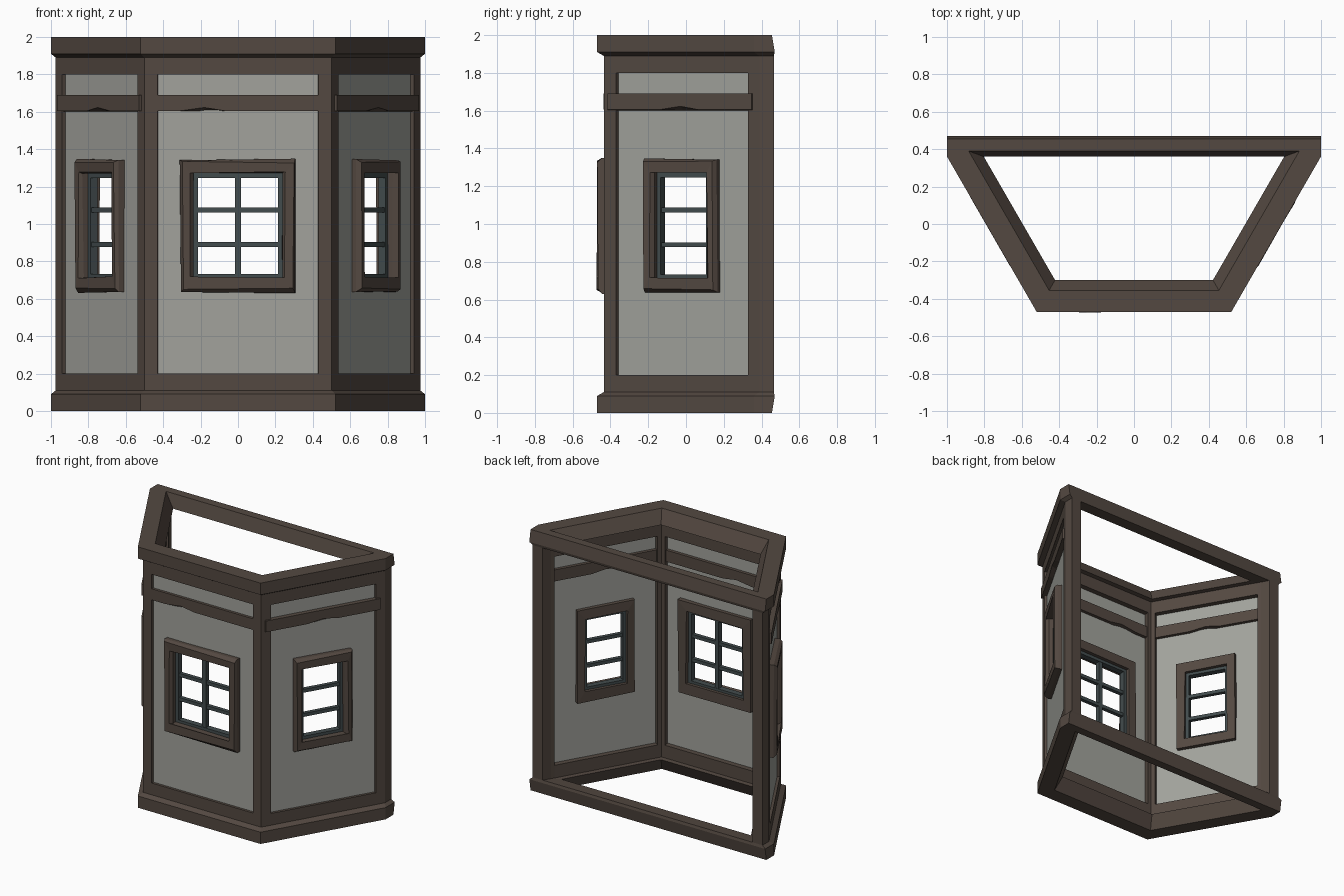
import bpy, bmesh, math, random
from mathutils import Vector

if "Cube" in bpy.data.objects:
    bpy.data.objects.remove(bpy.data.objects["Cube"])

random.seed(4)
S3 = math.sqrt(3)


def material(name, rgb):
    m = bpy.data.materials.new(name)
    m.diffuse_color = (*rgb, 1)
    m.use_nodes = True
    m.node_tree.nodes["Principled BSDF"].inputs["Base Color"].default_value = m.diffuse_color
    return m


WOOD = material("dark_timber", (0.088, 0.066, 0.053))
PLASTER = material("grey_plaster", (0.36, 0.365, 0.335))
SASH = material("slate_window_bars", (0.055, 0.072, 0.075))


def loft(name, rings, mat, closed=False, jitter=0.0):
    """Skin equal-length point rings; closed joins last to first, else ends are capped."""
    bm = bmesh.new()
    vs = [[bm.verts.new(p) for p in r] for r in rings]
    n = len(vs[0])
    for i in range(len(vs) if closed else len(vs) - 1):
        a, b = vs[i], vs[(i + 1) % len(vs)]
        for j in range(n):
            k = (j + 1) % n
            bm.faces.new((a[j], a[k], b[k], b[j]))
    if not closed:
        bm.faces.new(vs[0])
        bm.faces.new(vs[-1])
    bmesh.ops.remove_doubles(bm, verts=bm.verts, dist=1e-4)
    for v in bm.verts:
        v.co += Vector([random.uniform(-jitter, jitter) for _ in range(3)])
    bmesh.ops.recalc_face_normals(bm, faces=bm.faces)
    me = bpy.data.meshes.new(name)
    bm.to_mesh(me)
    bm.free()
    me.materials.append(mat)
    ob = bpy.data.objects.new(name, me)
    bpy.context.collection.objects.link(ob)
    return ob


# Wall frames: u runs along the wall, d is depth inward from the outer face
CORNER, FRONT, SIDE_LEN = 0.5, -0.435, 0.95


def wall_point(side, u, d, z):
    if side == "front":
        return Vector((u, FRONT + d, z))
    s = u + SIDE_LEN / 2
    x = CORNER + 0.5 * s - S3 / 2 * d
    y = FRONT + S3 / 2 * s + 0.5 * d
    return Vector((x if side == "right" else -x, y, z))


def footprint(d, back, clip, z):
    """Bay outline offset inward by d, ending at y = back."""
    cx, fy = CORNER - d / S3, FRONT + d
    clip = clip or cx + (back - fy) / S3
    right = [(cx, fy), (clip, fy + (clip - cx) * S3), (clip, back)]
    return [Vector((x, y, z)) for x, y in right] + \
           [Vector((-x, y, z)) for x, y in reversed(right)]


def rect(side, hu, z0, z1, d):
    return [wall_point(side, u, d, z)
            for u, z in ((-hu, z0), (hu, z0), (hu, z1), (-hu, z1))]


def bar(name, side, u0, u1, z0, z1, d0, d1, mat):
    rings = [[wall_point(side, u, d, z) for d, z in ((d0, z0), (d1, z0), (d1, z1), (d0, z1))]
             for u in (u0, u1)]
    return loft(name, rings, mat)


# Top cap and base ring, mirrored in height
PROFILE = [(-0.035, 0.455, 1.0, 0.0), (-0.035, 0.47, 1.0, 0.09), (0, 0.465, 0.975, 0.11),
           (0.135, 0.36, None, 0.1), (0.08, 0.39, None, 0.0)]
loft("top_cap", [footprint(d, b, c, 2 - h) for d, b, c, h in PROFILE], WOOD, True)
loft("base_ring", [footprint(d, b, c, h) for d, b, c, h in PROFILE], WOOD, True)

# Corner posts
for sx, label in ((1, "right"), (-1, "left")):
    w = lambda u, d: wall_point("right", u, d, 0).xy
    front_post = [(0.43, FRONT), (CORNER, FRONT), w(-0.40, 0), w(-0.385, 0.1),
                  (CORNER - 0.1 / S3, FRONT + 0.1), (0.412, FRONT + 0.1)]
    back_post = [w(0.405, 0), (0.975, 0.388), (0.975, 0.465), (0.89, 0.465),
                 (0.865, 0.40), w(0.405, 0.1)]
    for name, pts in (("front_post", front_post), ("back_post", back_post)):
        loft(f"{name}_{label}",
             [[Vector((sx * p[0], p[1], z)) for p in pts] for z in (0.09, 1.91)], WOOD)

# Three walls: half-widths of panel, window trim, window opening
WALLS = {"front": (0.43, 0.308, 0.24), "right": (0.40, 0.222, 0.165), "left": (0.40, 0.222, 0.165)}
for side, (pw, tw, ow) in WALLS.items():
    # plaster panel with window hole
    hole = (ow + 0.02, 0.69, 1.29)
    outer = (pw + 0.02, 0.18, 1.82)
    loft(f"panel_{side}", [rect(side, *outer, 0.02), rect(side, *outer, 0.06),
                           rect(side, *hole, 0.06), rect(side, *hole, 0.02)], PLASTER, True)

    # rails above and below the panel
    for label, z0, z1 in (("lower", 0.09, 0.2), ("upper", 1.8, 1.91)):
        bar(f"{label}_rail_{side}", side, -pw - 0.005, pw + 0.005, z0, z1, 0, 0.1, WOOD)

    # cross beam with a worn lower edge
    front = side == "front"
    d0 = -0.001 if front else -0.015
    a, b = (-0.435, 0.435) if front else (-0.445, 0.435)
    c = -0.18 if front else 0.0
    rings = []
    for u, lift in ((a, 0), (c - 0.13, 0), (c, 0.018), (c + 0.11, 0), (b, 0)):
        rings.append([wall_point(side, u, d, z) for d, z in
                      ((d0, 1.605 + lift), (d0 + 0.03, 1.602), (0.085, 1.602 + lift),
                       (0.085, 1.69), (d0, 1.69))])
    loft(f"cross_beam_{side}", rings, WOOD)

    # chunky hand-hewn window trim
    trim = [(tw, 0.635, 1.345, 0.09), (tw, 0.635, 1.345, -0.01),
            (tw - 0.012, 0.655, 1.33, -0.035), (ow + 0.012, 0.715, 1.275, -0.035),
            (ow, 0.71, 1.27, -0.01), (ow, 0.71, 1.27, 0.09)]
    loft(f"window_trim_{side}", [rect(side, *t) for t in trim], WOOD, True, 0.005)

    # sash frame and glazing bars
    so, si = (ow + 0.008, 0.70, 1.278), (ow - 0.026, 0.733, 1.247)
    loft(f"sash_{side}", [rect(side, *so, 0.02), rect(side, *so, 0.065),
                          rect(side, *si, 0.065), rect(side, *si, 0.02)], SASH, True)
    for i, z in enumerate((0.89, 1.075)):
        bar(f"glazing_bar_{side}_{i}", side, -ow + 0.02, ow - 0.02,
            z - 0.013, z + 0.013, 0.028, 0.058, SASH)
    if front:
        bar("mullion_front", side, -0.016, 0.016, 0.725, 1.255, 0.024, 0.062, SASH)
